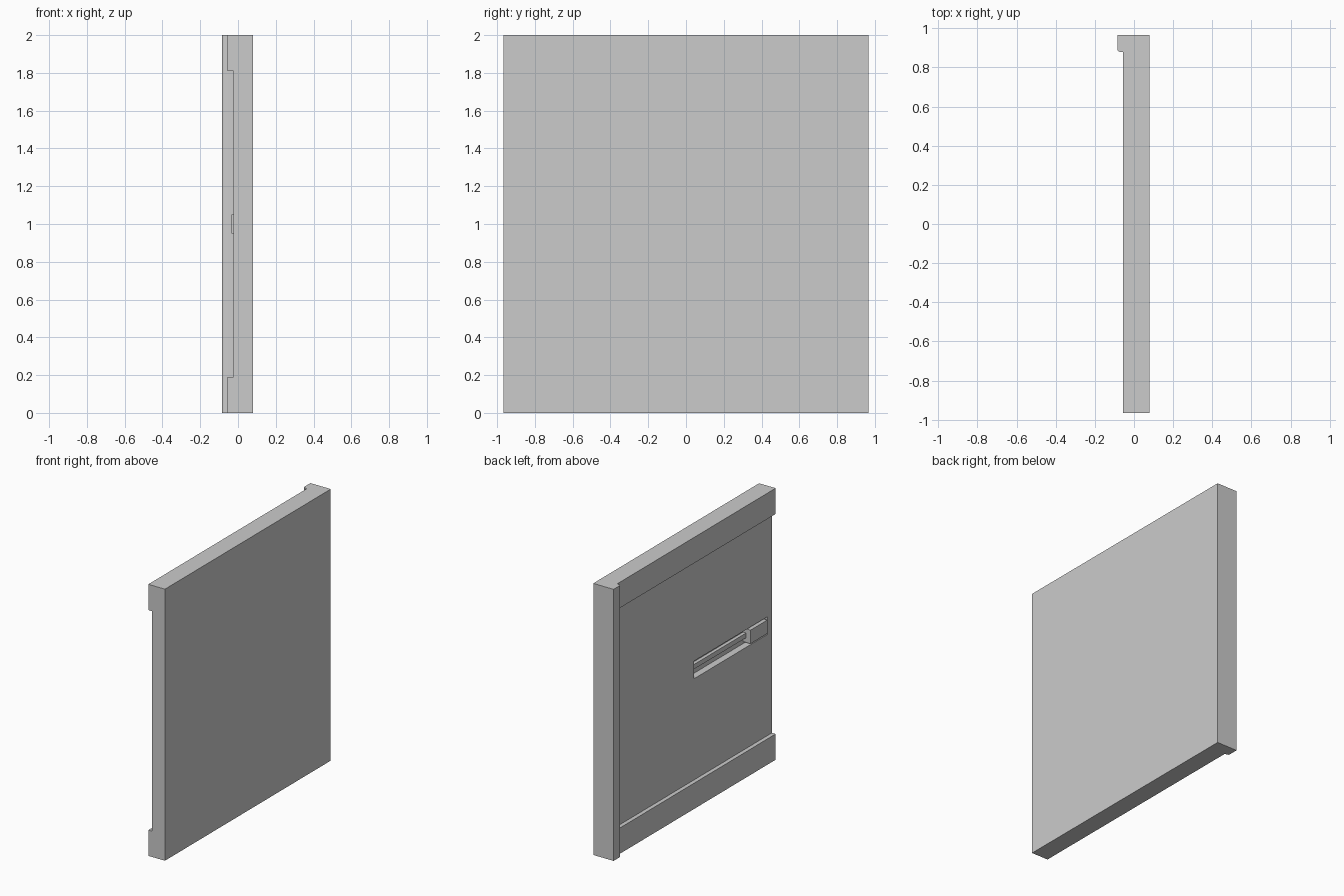
import bpy, bmesh, math

if "Cube" in bpy.data.objects:
    bpy.data.objects.remove(bpy.data.objects["Cube"])


def finish(name, bm):
    bmesh.ops.recalc_face_normals(bm, faces=bm.faces)
    mesh = bpy.data.meshes.new(name)
    bm.to_mesh(mesh)
    bm.free()
    obj = bpy.data.objects.new(name, mesh)
    bpy.context.collection.objects.link(obj)
    return obj


def box(name, x, y, z):
    bm = bmesh.new()
    bmesh.ops.create_cube(bm, size=1)
    for v in bm.verts:
        for i, (lo, hi) in enumerate((x, y, z)):
            v.co[i] = lo if v.co[i] < 0 else hi
    return finish(name, bm)


def prism(name, outline, height):
    bm = bmesh.new()
    face = bm.faces.new([bm.verts.new((x, y, 0)) for x, y in outline])
    ext = bmesh.ops.extrude_face_region(bm, geom=[face])
    for v in ext["geom"]:
        if isinstance(v, bmesh.types.BMVert):
            v.co.z = height
    return finish(name, bm)


HALF, STILE_Y = 0.965, 0.88
FRONT, RAIL, PANEL, STILE = 0.08, -0.055, -0.025, -0.085

# Main panel with the long pull slot cut into its recessed face
panel = box("door_panel", (PANEL, FRONT), (-HALF, STILE_Y), (0, 2))
cutter = box("slot_cutter", (-0.1, 0.025), (-0.91, -0.06), (0.935, 1.065))
cutter.hide_render = True
mod = panel.modifiers.new("pull_slot", "BOOLEAN")
mod.operation = "DIFFERENCE"
mod.solver = "EXACT"
mod.object = cutter
bpy.context.view_layer.objects.active = panel
bpy.ops.object.modifier_apply(modifier=mod.name)
bpy.data.objects.remove(cutter)

# Raised rails along the bottom and top
for name, z in (("bottom_rail", (0, 0.19)), ("top_rail", (1.81, 2))):
    box(name, (RAIL, PANEL), (-HALF, STILE_Y), z)

# Thick edge stile with one rounded corner
r = 0.015
arc = [(STILE + r - r * math.cos(a), STILE_Y + r - r * math.sin(a))
       for a in [math.pi / 2 * i / 6 for i in range(7)]]
stile = prism("edge_stile", [(FRONT, HALF), (STILE, HALF)] + arc + [(FRONT, STILE_Y)], 2)
bpy.context.view_layer.objects.active = stile
stile.select_set(True)
bpy.ops.object.shade_smooth_by_angle(angle=math.radians(30))

# Latch block and the guide bar running along the slot
box("latch_block", (-0.035, 0.025), (-0.897, -0.70), (0.95, 1.05))
box("guide_bar", (0.0, 0.025), (-0.70, -0.06), (0.985, 1.02))
